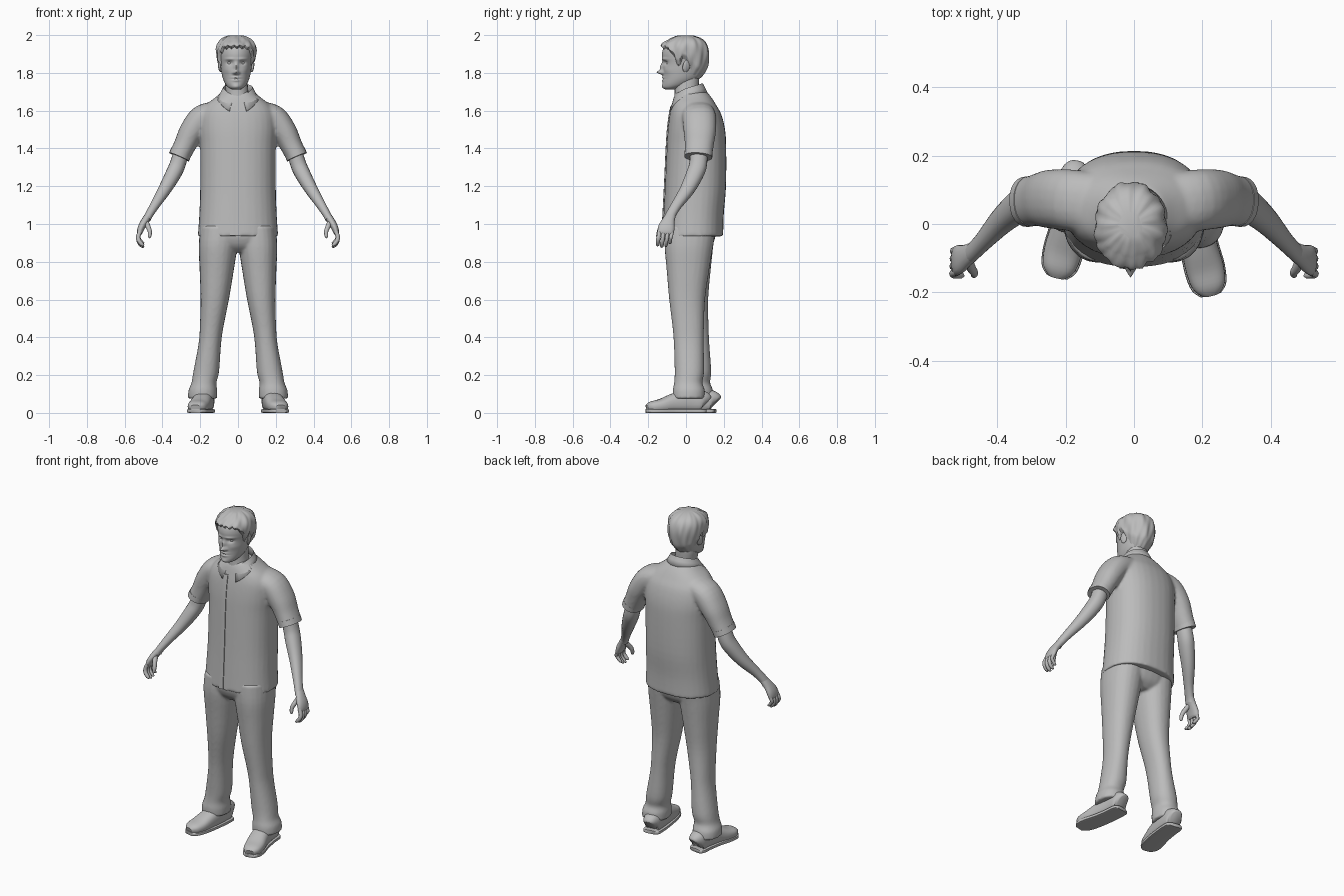
import bpy, bmesh, math
from math import sin, cos, pi, exp
from mathutils import Vector

old = bpy.data.objects.get("Cube")
if old:
    bpy.data.objects.remove(old, do_unlink=True)

grey = bpy.data.materials.new("plain grey")
grey.use_nodes = True
grey.diffuse_color = (0.5, 0.5, 0.5, 1)
grey.node_tree.nodes["Principled BSDF"].inputs["Base Color"].default_value = (0.5, 0.5, 0.5, 1)


def activate(obj):
    bpy.ops.object.select_all(action='DESELECT')
    obj.select_set(True)
    bpy.context.view_layer.objects.active = obj


def loft(name, rows, closed=True, caps=True, angle=50):
    """Skin a list of equally long point rows."""
    bm = bmesh.new()
    vs = [[bm.verts.new(p) for p in row] for row in rows]
    n = len(rows[0])
    for r0, r1 in zip(vs, vs[1:]):
        for i in range(n if closed else n - 1):
            j = (i + 1) % n
            bm.faces.new((r0[i], r0[j], r1[j], r1[i]))
    if caps:
        bm.faces.new(vs[0])
        bm.faces.new(vs[-1])
    bmesh.ops.recalc_face_normals(bm, faces=bm.faces)
    mesh = bpy.data.meshes.new(name)
    bm.to_mesh(mesh)
    bm.free()
    obj = bpy.data.objects.new(name, mesh)
    bpy.context.collection.objects.link(obj)
    mesh.materials.append(grey)
    activate(obj)
    bpy.ops.object.shade_smooth_by_angle(angle=math.radians(angle))
    return obj


def spline(keys, steps=4):
    """Smooth curve through tuples of any length."""
    out = []
    for k in range(len(keys) - 1):
        p = [keys[max(0, min(len(keys) - 1, k + d))] for d in (-1, 0, 1, 2)]
        for s in range(steps):
            t = s / steps
            out.append(tuple(b + t / 2 * (c - a + t * (2 * a - 5 * b + 4 * c - d + t * (3 * (b - c) + d - a)))
                             for a, b, c, d in zip(*p)))
    return out + [tuple(keys[-1])]


def tube(name, keys, side=1, ref=(0, 1, 0), axis=None, n=20, power=2.2, steps=4, dy=None):
    """Loft rounded rings (x, y, z, width, depth) along a path."""
    path = spline(keys, steps)
    pts = [Vector(p[:3]) for p in path]
    rows = []
    for i, p in enumerate(path):
        d = Vector(axis) if axis else (pts[min(i + 1, len(pts) - 1)] - pts[max(i - 1, 0)]).normalized()
        v = (Vector(ref) - d * d.dot(Vector(ref))).normalized()
        u = v.cross(d)
        row = []
        for k in range(n):
            c, s = cos(2 * pi * k / n), sin(2 * pi * k / n)
            q = pts[i] + u * p[3] * math.copysign(abs(c) ** (2 / power), c) \
                + v * p[4] * math.copysign(abs(s) ** (2 / power), s)
            row.append((q.x * side, q.y + (dy(q.z) if dy else 0), max(q.z, 0)))
        rows.append(row)
    return loft(name, rows)


def fuse(name, parts, voxel):
    """Blend overlapping parts into one cloth surface."""
    activate(parts[0])
    for o in parts[1:]:
        o.select_set(True)
    bpy.ops.object.join()
    obj = parts[0]
    obj.name = name
    rm = obj.modifiers.new("Blend", 'REMESH')
    rm.mode, rm.voxel_size, rm.use_smooth_shade = 'VOXEL', voxel, True
    sm = obj.modifiers.new("Soften", 'SMOOTH')
    sm.factor, sm.iterations = 0.5, 4


def ball(name, loc, scale):
    bpy.ops.mesh.primitive_uv_sphere_add(segments=16, ring_count=10, location=loc)
    obj = bpy.context.object
    obj.name, obj.scale = name, scale
    obj.data.materials.append(grey)
    bpy.ops.object.shade_smooth()
    return obj


def lerp_keys(keys, x):
    for (x0, *a), (x1, *b) in zip(keys, keys[1:]):
        if x <= x1:
            t = max(0, (x - x0) / (x1 - x0))
            return [p + (q - p) * t for p, q in zip(a, b)]
    return list(keys[-1][1:])


# Shirt: torso and short sleeves
torso_keys = [(0, .035, .935, .213, .162), (0, .04, 1.05, .205, .16), (0, .05, 1.2, .2, .162),
              (0, .055, 1.4, .2, .158), (0, .055, 1.5, .206, .152), (0, .05, 1.58, .2, .137),
              (0, .042, 1.63, .17, .118), (0, .035, 1.67, .12, .1), (0, .03, 1.7, .085, .08)]
shirt = [tube("torso", torso_keys, axis=(0, 0, 1), n=32, power=2.3)]
for s in (1, -1):
    shirt.append(tube("sleeve", [(.12, .06, 1.59, .06, .09), (.19, .07, 1.56, .07, .09), (.245, .073, 1.49, .066, .086),
                                 (.28, .07, 1.42, .059, .077), (.31, .065, 1.36, .056, .073)], s))
fuse("shirt", shirt, .009)

# Button strip and cuff hems
front = [(z, y - d) for _, y, z, _, d in torso_keys]
strip = []
for i in range(25):
    z = .94 + i * .0285
    y = lerp_keys(front, z)[0]
    strip.append([(-.042, y + .012, z), (-.042, y - .003, z), (-.024, y - .005, z), (-.012, y - .004, z), (-.012, y + .012, z)])
loft("button_strip", strip, angle=30)
for s, side in ((1, "left"), (-1, "right")):
    tube(side + "_sleeve_hem", [(.299, .067, 1.385, .057, .074), (.312, .065, 1.355, .057, .074)], s, n=24, steps=1)

# Collar: band rising round the neck and folding down to two points
rows = []
for lift in range(4):
    row = []
    for k in range(33):
        a = -pi / 2 + .32 + (2 * pi - .64) * k / 32
        f = max(0, -sin(a))
        top = 1.745 - .022 * (1 - sin(a)) - .03 * f ** 3
        r, drop = ((.07, .05), (.078, 0), (.09, .022), (.105 + .012 * f, .05 + .035 * f ** 4))[lift]
        row.append((cos(a) * r * (1 + .25 * f * (lift == 3)), .015 + sin(a) * r * .95, top - drop))
    rows.append(row)
collar = loft("collar", rows, closed=False, caps=False)
collar.modifiers.new("Thickness", 'SOLIDIFY').thickness = .007

# Trousers: hips and two legs, the right one set further back
leg_keys = [(.1, .025, .99, .1, .135), (.106, .015, .88, .102, .128), (.113, .01, .75, .09, .112), (.123, .006, .6, .075, .095),
            (.14, .012, .45, .062, .083), (.15, .015, .36, .06, .079), (.168, .018, .22, .068, .078),
            (.18, .012, .16, .066, .075), (.186, .015, .12, .076, .085), (.188, .015, .075, .077, .086)]


def set_back(z):
    return .05 * max(0, 1 - z / .9)


pants = [tube("hips", [(0, .03, 1.0, .195, .14), (0, .02, .94, .202, .138), (0, .02, .885, .19, .118), (0, .02, .85, .1, .08)],
              axis=(0, 0, 1), n=32)]
for s in (1, -1):
    pants.append(tube("leg", leg_keys, s, axis=(0, 0, -1), n=24, dy=set_back if s < 0 else None))
fuse("trousers", pants, .008)

# Shoes with soles
for s, side in ((1, "left"), (-1, "right")):
    def shift(z, s=s):
        return 0 if s > 0 else .052
    shoe = [(.172, .102, .05, .03, .045), (.174, .085, .06, .048, .058), (.178, .02, .065, .051, .064), (.19, -.06, .053, .053, .052),
            (.207, -.13, .038, .056, .037), (.219, -.18, .031, .048, .03), (.225, -.205, .024, .026, .02)]
    tube(side + "_shoe", shoe, s, ref=(0, 0, 1), n=24, power=2.5, dy=shift)
    sole = [(x, y * 1.015, .01, w + .004, .0105) for x, y, z, w, h in shoe]
    tube(side + "_sole", sole, s, ref=(0, 0, 1), n=16, power=5, dy=shift)

# Forearms and hands
for s, side in ((1, "left"), (-1, "right")):
    tube(side + "_arm", [(.29, .068, 1.42, .04, .045), (.318, .065, 1.32, .042, .047), (.345, .045, 1.26, .041, .046),
                         (.39, .005, 1.18, .034, .038), (.44, -.05, 1.1, .025, .028), (.47, -.08, 1.05, .021, .027),
                         (.482, -.09, 1.025, .02, .029)], s)
    tube(side + "_palm", [(.468, -.078, 1.052, .02, .026), (.49, -.092, 1.02, .02, .033), (.51, -.103, .985, .019, .043),
                          (.52, -.108, .955, .015, .043), (.52, -.109, .942, .008, .036)], s, n=16)
    for i, name in enumerate(("little", "ring", "middle", "index")):
        y, r, low = -.074 - .022 * i, .0095 + .0006 * i, (.018, .004, 0, .008)[i]
        tube(f"{side}_{name}_finger", [(.516, y, .965, r, r), (.528, y - .004, .935, r, r), (.525, y - .008, .905 + low, r, r),
                                       (.508, y - .01, .884 + low, r * .9, r * .9), (.497, y - .01, .879 + low, r * .4, r * .4)],
             s, n=10, steps=3)
    tube(side + "_thumb", [(.488, -.1, 1.015, .014, .016), (.476, -.128, .985, .013, .014), (.467, -.142, .96, .011, .012),
                           (.468, -.149, .935, .009, .009), (.471, -.15, .926, .004, .004)], s, n=12)

# Neck
tube("neck", [(0, .02, 1.58, .075, .08), (0, .01, 1.65, .068, .072), (-.005, .004, 1.7, .06, .064),
              (-.01, .005, 1.76, .06, .064), (-.01, .01, 1.8, .055, .06)], axis=(0, 0, 1), n=24)

# Head: height, face line, back line, half width
skull = spline([(1.712, -.108, -.05, .022), (1.722, -.12, -.02, .04), (1.74, -.124, .03, .056), (1.77, -.121, .07, .07),
                (1.81, -.121, .092, .079), (1.85, -.122, .103, .084), (1.9, -.127, .108, .09), (1.94, -.115, .098, .087),
                (1.967, -.085, .075, .068), (1.984, -.04, .035, .035), (1.988, -.012, .01, .01)], 8)
HEAD_X = -.01
features = [(0, 1.803, .012, .011, -.032), (0, 1.83, .009, .022, -.016), (0, 1.775, .02, .005, -.008),
            (0, 1.76, .018, .006, -.007), (0, 1.768, .024, .0025, .005), (0, 1.726, .022, .012, -.006)]
for s in (1, -1):
    features += [(s * .034, 1.853, .015, .011, .013), (s * .034, 1.873, .024, .007, -.006),
                 (s * .05, 1.815, .02, .018, -.004), (s * .014, 1.8, .006, .006, -.008)]


def skull_point(a, z, puff=0):
    yf, yb, w = lerp_keys(skull, z)
    return Vector((HEAD_X + cos(a) * (w + puff), (yf + yb) / 2 + sin(a) * ((yb - yf) / 2 + puff), z))


rows = []
for i in range(73):
    z = 1.712 + .276 * i / 72
    row = [skull_point(2 * pi * k / 72, z) for k in range(72)]
    for p in row:
        if p.y < -.02:
            p.y += sum(h * exp(-((p.x - HEAD_X - x) / sx) ** 2 - ((z - fz) / sz) ** 2) for x, fz, sx, sz, h in features)
    rows.append(row)
loft("head", rows, angle=80)
for s, side in ((1, "left"), (-1, "right")):
    ball(side + "_eye", (HEAD_X + s * .033, -.091, 1.852), (.014, .013, .011))
    ear = ball(side + "_ear", (HEAD_X + s * .085, .002, 1.836), (.009, .021, .033))
    ear.rotation_euler = (-.2, s * .15, s * .35)

# Hair: ridged shell following a hairline from nape to fringe
hairline = [(-1, 1.755), (-.6, 1.775), (-.25, 1.82), (-.05, 1.868), (.1, 1.862), (.2, 1.83), (.36, 1.835), (.45, 1.89), (.75, 1.925), (1, 1.93)]
rows = []
for i in range(22):
    t = i / 21
    row = []
    for k in range(72):
        a = 2 * pi * k / 72
        low = lerp_keys(hairline, -sin(a))[0] + .006 * sin(k * 1.7)
        puff = -.004 + .019 * min(1, t * 4) * (1 + .16 * sin(9 * a + 5 * t) + .1 * sin(17 * a - 8 * t))
        p = skull_point(a, low + (1.987 - low) * t, puff)
        p.z += .011 * t * t
        if sin(a) < -.5:
            p.y -= .006 * sin(pi * min(1, t * 1.5))
        row.append(p)
    rows.append(row)
loft("hair", rows, angle=40)
